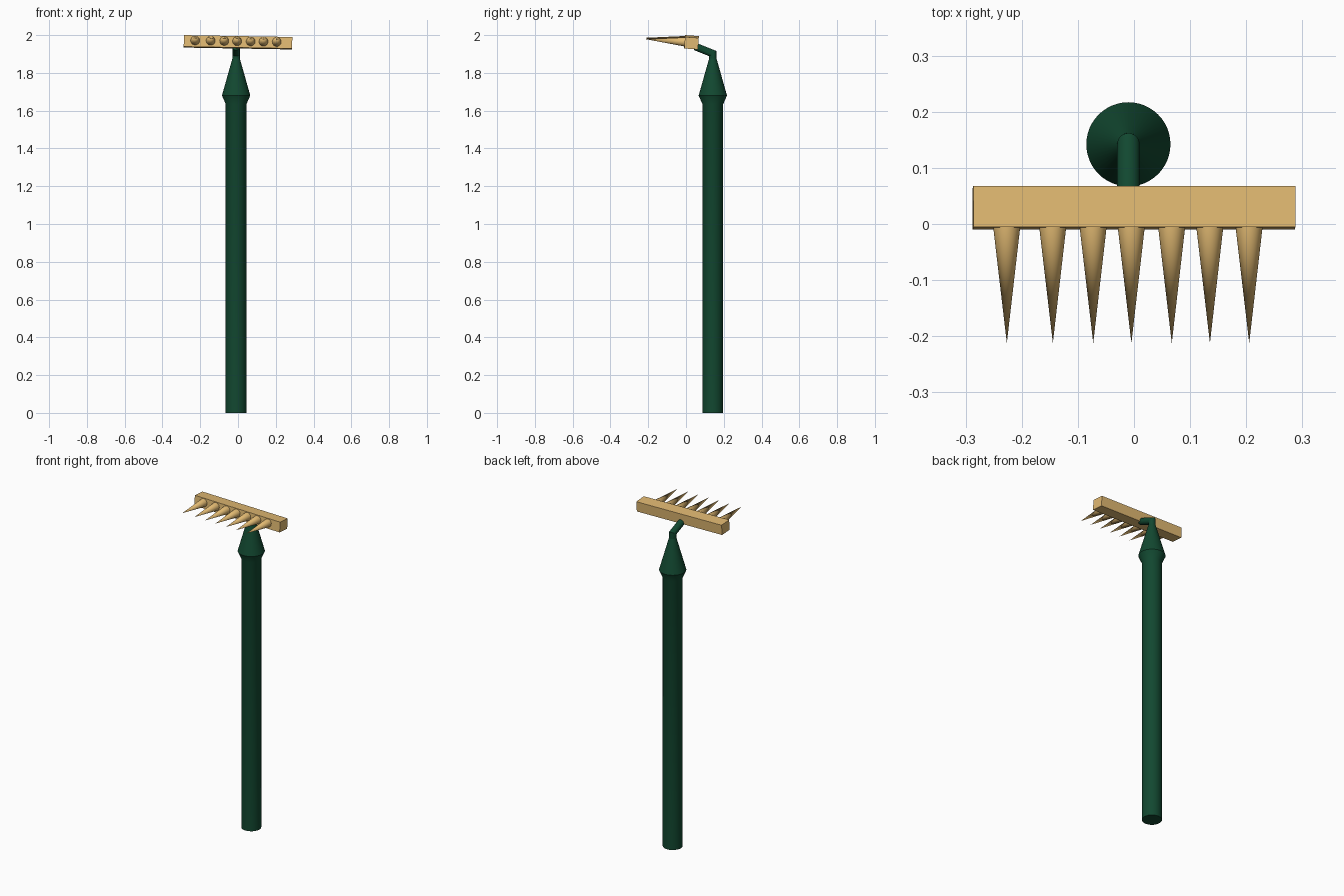
import bpy, bmesh, math
from mathutils import Matrix, Vector

if "Cube" in bpy.data.objects:
    bpy.data.objects.remove(bpy.data.objects["Cube"])


def material(name, color):
    m = bpy.data.materials.new(name)
    m.diffuse_color = (*color, 1)
    m.use_nodes = True
    m.node_tree.nodes["Principled BSDF"].inputs["Base Color"].default_value = m.diffuse_color
    return m


GREEN = material("green_paint", (0.006, 0.065, 0.03))
WOOD = material("pale_wood", (0.76, 0.49, 0.17))
AXIS = Vector((-0.01, 0.142, 0))


def add_object(name, bm, mat, matrix=Matrix()):
    bm.transform(matrix)
    bmesh.ops.recalc_face_normals(bm, faces=bm.faces[:])
    me = bpy.data.meshes.new(name)
    bm.to_mesh(me)
    bm.free()
    me.materials.append(mat)
    ob = bpy.data.objects.new(name, me)
    bpy.context.collection.objects.link(ob)
    bpy.ops.object.select_all(action='DESELECT')
    ob.select_set(True)
    bpy.context.view_layer.objects.active = ob
    bpy.ops.object.shade_smooth_by_angle(angle=math.radians(25))
    return ob


def loft(name, rings, mat, sides=48):
    """Tube through rings given as (centre, tilt about x, radius in x, radius in y)."""
    bm = bmesh.new()
    loops = []
    for c, tilt, rx, ry in rings:
        rot = Matrix.Rotation(tilt, 3, 'X')
        loops.append([bm.verts.new(c + rot @ Vector((rx * math.cos(a), ry * math.sin(a), 0)))
                      for a in (2 * math.pi * i / sides for i in range(sides))])
    for a, b in zip(loops, loops[1:]):
        for i in range(sides):
            j = (i + 1) % sides
            bm.faces.new((a[i], a[j], b[j], b[i]))
    bm.faces.new(loops[0])
    bm.faces.new(loops[-1])
    return add_object(name, bm, mat)


# Handle shaft with flared, tapering collar
profile = [(0, 0.055), (1.635, 0.055), (1.68, 0.075), (1.875, 0.02)]
loft("handle", [(AXIS + Vector((0, 0, z)), 0, r, r) for z, r in profile], GREEN)

# Bent neck with a mitred elbow
bend = math.radians(68)
r = 0.02
elbow = AXIS + Vector((0, 0, 1.902))
end = elbow + 0.1 * Vector((0, -math.sin(bend), math.cos(bend)))
loft("neck", [(AXIS + Vector((0, 0, 1.87)), 0, r, r),
              (elbow, bend / 2, r, r / math.cos(bend / 2)),
              (end, bend, r, r)], GREEN, 32)

# Head bar, slightly tilted
head = (Matrix.Translation((0, 0.029, 1.962))
        @ Matrix.Rotation(math.radians(1), 4, 'Y')
        @ Matrix.Rotation(math.radians(-4), 4, 'X'))
bm = bmesh.new()
bmesh.ops.create_cube(bm, size=1, matrix=Matrix.Diagonal((0.574, 0.073, 0.061, 1)))
add_object("head_bar", bm, WOOD, head)

# Pointed tines along the front of the bar
for i, x in enumerate((-0.227, -0.145, -0.073, -0.005, 0.067, 0.135, 0.205)):
    bm = bmesh.new()
    bmesh.ops.create_cone(bm, cap_ends=True, segments=32, radius1=0.0245, radius2=0,
                          depth=0.211, matrix=Matrix.Translation((x, -0.1365, 0.003))
                          @ Matrix.Rotation(math.radians(90), 4, 'X'))
    add_object(f"tine_{i + 1}", bm, WOOD, head)
